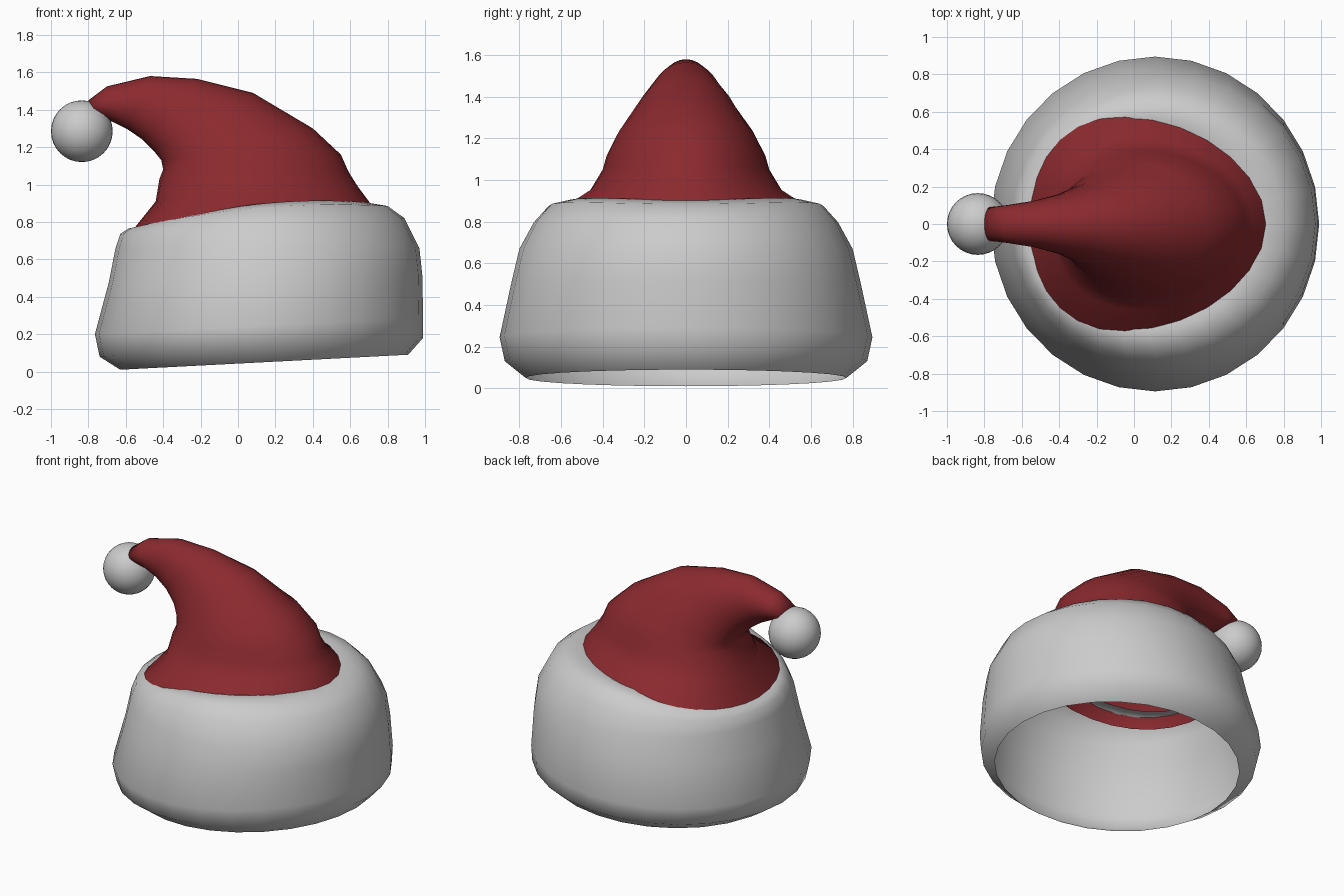
import bpy, bmesh, math


def loft(name, rings, sides, cap_end=False):
    """Skin tilted oval rings: (x left, z left, x right, z right, half width, side lift, side shift)."""
    bm = bmesh.new()
    loops = []
    for xl, zl, xr, zr, w, lift, shift in rings:
        loop = []
        for i in range(sides):
            a = 2 * math.pi * i / sides
            t = 0.5 + 0.5 * math.cos(a)
            s2 = math.sin(a) ** 2
            loop.append(bm.verts.new((xl + (xr - xl) * t - shift * s2,
                                      w * math.sin(a),
                                      zl + (zr - zl) * t + lift * s2)))
        loops.append(loop)
    for lo, hi in zip(loops, loops[1:]):
        for i in range(sides):
            j = (i + 1) % sides
            bm.faces.new((lo[i], lo[j], hi[j], hi[i]))
    if cap_end:
        bm.faces.new(loops[-1])
    me = bpy.data.meshes.new(name)
    bm.to_mesh(me)
    bm.free()
    for p in me.polygons:
        p.use_smooth = True
    ob = bpy.data.objects.new(name, me)
    bpy.context.collection.objects.link(ob)
    return ob


# Fur band: open below, rolled inward at the top
loft("fur_band", [
    (-0.63, 0.01, 0.91, 0.09, 0.77, 0.0, 0),
    (-0.74, 0.08, 0.99, 0.18, 0.87, 0.0, 0),
    (-0.765, 0.20, 0.99, 0.29, 0.895, 0.0, 0),
    (-0.69, 0.48, 0.985, 0.52, 0.84, 0.0, 0),
    (-0.655, 0.66, 0.97, 0.66, 0.80, 0.01, 0),
    (-0.63, 0.735, 0.89, 0.82, 0.73, 0.02, 0),
    (-0.585, 0.765, 0.80, 0.885, 0.66, 0.05, 0),
    (-0.53, 0.76, 0.68, 0.905, 0.57, 0.06, 0),
    (-0.46, 0.73, 0.58, 0.88, 0.49, 0.05, 0),
], 28)

# Cloth cone: rises from the band and flops over to the left
cone = loft("cloth_cone", [
    (-0.58, 0.69, 0.74, 0.83, 0.62, 0.03, 0.10),
    (-0.56, 0.76, 0.70, 0.91, 0.57, 0.04, 0.12),
    (-0.44, 0.91, 0.64, 0.99, 0.46, 0.0, 0.08),
    (-0.42, 1.03, 0.59, 1.07, 0.40, 0.0, 0.05),
    (-0.40, 1.08, 0.55, 1.16, 0.38, 0.0, 0.03),
    (-0.41, 1.13, 0.40, 1.30, 0.33, 0.0, 0),
    (-0.45, 1.18, 0.08, 1.49, 0.23, 0.0, 0),
    (-0.51, 1.24, -0.22, 1.565, 0.165, 0.0, 0),
    (-0.59, 1.295, -0.47, 1.58, 0.125, 0.0, 0),
    (-0.67, 1.335, -0.70, 1.525, 0.10, 0.0, 0),
    (-0.74, 1.36, -0.80, 1.45, 0.09, 0.0, 0),
], 28, cap_end=True)
red = bpy.data.materials.new("red_cloth")
red.diffuse_color = (0.26, 0.023, 0.028, 1)
cone.data.materials.append(red)

# Pompom on the tip
bpy.ops.mesh.primitive_uv_sphere_add(segments=32, ring_count=16, radius=0.165,
                                     location=(-0.835, 0, 1.285))
bpy.context.object.name = "pompom"
bpy.ops.object.shade_smooth()
